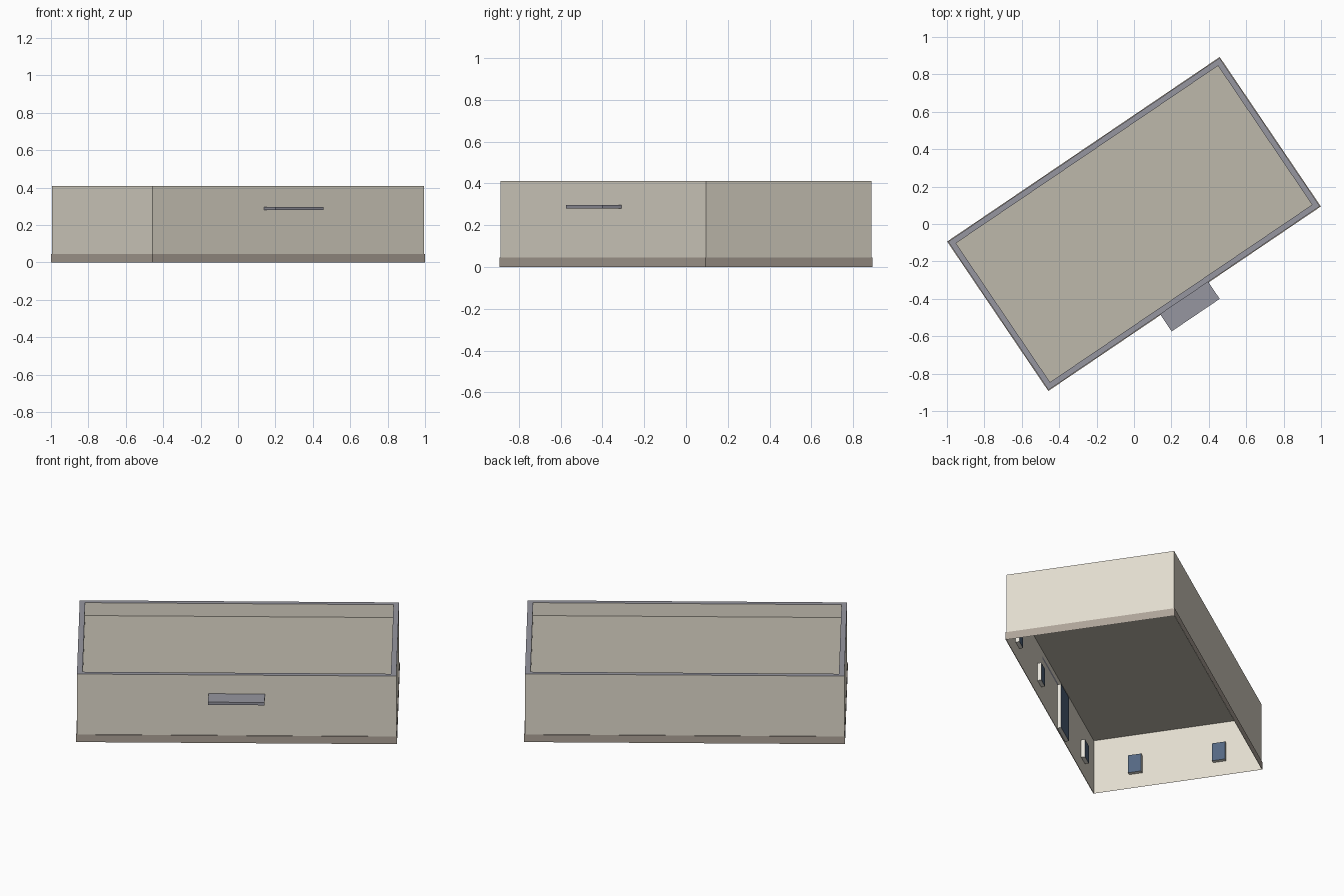
import bpy, bmesh, math
from mathutils import Matrix

if "Cube" in bpy.data.objects:
    bpy.data.objects.remove(bpy.data.objects["Cube"])

# Footprint in the building's own axes, then turned on the plot
ROT = Matrix.Rotation(math.radians(34.1), 4, 'Z')
L, W = 1.752, 0.957          # wall length and depth
H, ROOF, RIM = 0.41, 0.332, 0.03
PLINTH_H, PLINTH_OUT = 0.045, 0.004


def material(name, rgb):
    def lin(c):
        c /= 255
        return c / 12.92 if c < 0.04045 else ((c + 0.055) / 1.055) ** 2.4
    m = bpy.data.materials.new(name)
    m.diffuse_color = (*[lin(c) for c in rgb], 1)
    m.use_nodes = True
    m.node_tree.nodes["Principled BSDF"].inputs["Base Color"].default_value = m.diffuse_color
    return m


CREAM = material("cream_wall", (226, 220, 206))
STONE = material("plinth_taupe", (174, 164, 153))
ROOFING = material("roof_beige", (190, 184, 171))
METAL = material("slate_trim", (150, 150, 160))
FRAME = material("frame_white", (232, 229, 220))
GLASS = material("glass_blue", (84, 104, 130))


def finish(name, bm, mats):
    bm.transform(ROT)
    me = bpy.data.meshes.new(name)
    bm.to_mesh(me)
    bm.free()
    for m in mats:
        me.materials.append(m)
    ob = bpy.data.objects.new(name, me)
    bpy.context.collection.objects.link(ob)
    return ob


def loop(bm, length, width, z):
    x, y = length / 2, width / 2
    return [bm.verts.new((a, b, z)) for a, b in
            ((-x, -y), (x, -y), (x, y), (-x, y))]


def bridge(bm, a, b, mat=0):
    for i in range(4):
        j = (i + 1) % 4
        bm.faces.new((a[i], a[j], b[j], b[i])).material_index = mat


# Wall shell, parapet cap, parapet lining
bm = bmesh.new()
base = loop(bm, L, W, 0)
top = loop(bm, L, W, H)
inner = loop(bm, L - 2 * RIM, W - 2 * RIM, H)
low = loop(bm, L - 2 * RIM, W - 2 * RIM, ROOF)
bridge(bm, base, top)
bridge(bm, top, inner, 1)
bridge(bm, inner, low)
finish("walls_and_parapet", bm, [CREAM, METAL])

# Roof deck, also the ceiling
bm = bmesh.new()
bm.faces.new(loop(bm, L, W, ROOF))
finish("roof_deck", bm, [ROOFING])

# Plinth band around the foot of the walls
bm = bmesh.new()
outs = [loop(bm, L + 2 * PLINTH_OUT, W + 2 * PLINTH_OUT, z) for z in (0, PLINTH_H)]
wall = loop(bm, L, W, PLINTH_H)
bridge(bm, outs[0], outs[1])
bridge(bm, outs[1], wall)
finish("plinth", bm, [STONE])

# Entrance canopy
bm = bmesh.new()
bmesh.ops.create_cube(bm, size=1, matrix=Matrix.Translation((0, -W / 2 - 0.055, 0.288))
                      @ Matrix.Diagonal((0.31, 0.11, 0.017, 1)))
finish("canopy", bm, [METAL])


def opening(name, side, pos, width, z0, z1, depth=0.022):
    """Framed box on the inner side of a wall; side counts quarter turns from the front."""
    half = (W if side % 2 == 0 else L) / 2
    bm = bmesh.new()
    bmesh.ops.create_cube(bm, size=1, matrix=Matrix.Translation(
        (pos, -half + 0.001 + depth / 2, (z0 + z1) / 2))
        @ Matrix.Diagonal((width, depth, z1 - z0, 1)))
    bm.normal_update()
    for f in bm.faces:
        f.material_index = int(abs(f.normal.y) > 0.9)   # panes on the broad faces
    bm.transform(Matrix.Rotation(side * math.pi / 2, 4, 'Z'))
    finish(name, bm, [FRAME, GLASS])


# Front: three windows and a door; back: four windows; ends: two windows each
for k in range(4):
    x = (k - 1.5) * L / 4
    if k == 1:
        opening("door", 0, x, 0.155, 0.005, 0.28)
    else:
        opening(f"front_window_{k}", 0, x, 0.075, 0.085, 0.195)
    opening(f"back_window_{k}", 2, x, 0.075, 0.085, 0.195)
for side, label in ((1, "right"), (3, "left")):
    for k in (-1, 1):
        opening(f"{label}_window_{k + 1}", side, k * W / 4, 0.075, 0.085, 0.195)
